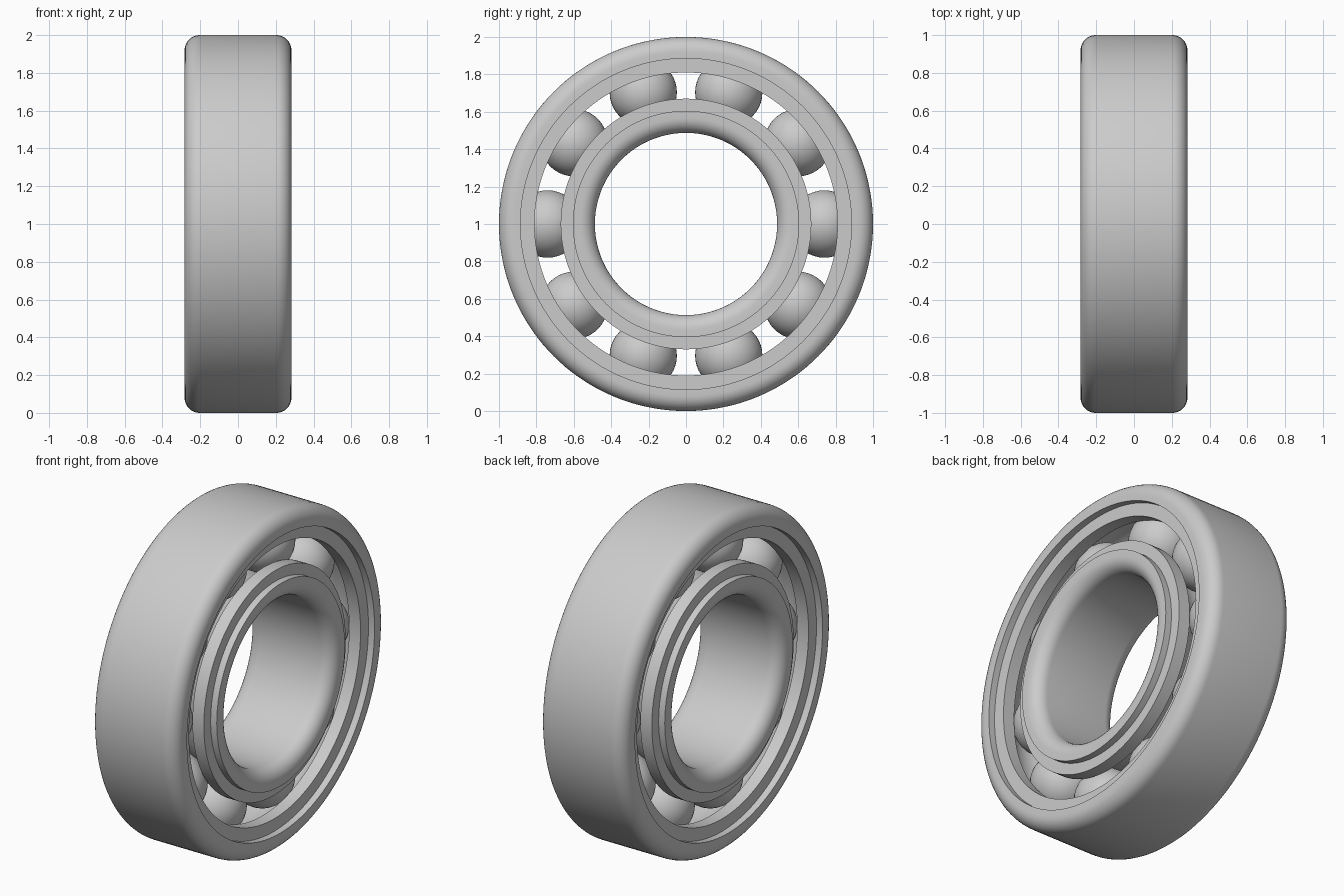
import bpy, bmesh
from math import sin, cos, pi, radians, acos

if "Cube" in bpy.data.objects:
    bpy.data.objects.remove(bpy.data.objects["Cube"])

HALF = 0.283      # half width along x
STEP = 0.04       # recess depth of the shoulders
FILLET = 0.08
PITCH, BALL = 0.74, 0.18
BALLS, SEGS = 10, 144


def arc(cx, cr, rad, a0, a1, n):
    """Arc points (x, radius) from angle a0 to a1 in degrees."""
    return [(cx + rad * cos(radians(a0 + (a1 - a0) * i / n)),
             cr + rad * sin(radians(a0 + (a1 - a0) * i / n))) for i in range(n + 1)]


def finish(obj):
    bpy.ops.object.select_all(action='DESELECT')
    obj.select_set(True)
    bpy.context.view_layer.objects.active = obj
    bpy.ops.object.shade_smooth_by_angle(angle=radians(30))


def lathe(name, profile):
    """Revolve a closed (x, radius) profile around the horizontal axis at z = 1."""
    bm = bmesh.new()
    rings = []
    for s in range(SEGS):
        a = 2 * pi * s / SEGS
        rings.append([bm.verts.new((x, r * cos(a), 1 + r * sin(a))) for x, r in profile])
    n = len(profile)
    for s in range(SEGS):
        p, q = rings[s], rings[(s + 1) % SEGS]
        for i in range(n):
            j = (i + 1) % n
            bm.faces.new((p[i], p[j], q[j], q[i]))
    bmesh.ops.recalc_face_normals(bm, faces=bm.faces)
    mesh = bpy.data.meshes.new(name)
    bm.to_mesh(mesh)
    bm.free()
    obj = bpy.data.objects.new(name, mesh)
    bpy.context.collection.objects.link(obj)
    finish(obj)


def ring(name, rim, lip, shoulder):
    """Race ring: filleted rim, stepped side faces and a round ball groove."""
    d = 1 if rim > shoulder else -1
    ledge = HALF - STEP
    groove = BALL + 0.002
    g = 90 - math_deg(acos(abs(shoulder - PITCH) / groove))
    corner = arc(HALF - FILLET, rim - d * FILLET, FILLET, 90 * d, 0, 8)
    right = corner + [(HALF, lip), (ledge, lip), (ledge, shoulder)]
    left = [(-x, r) for x, r in reversed(right)]
    track = arc(0, PITCH, groove, d * g, d * (180 - g), 20)
    lathe(name, right + track + left)


def math_deg(a):
    return a * 180 / pi


# Outer and inner races
ring("outer_ring", 1.0, 0.885, 0.81)
ring("inner_ring", 0.487, 0.605, 0.67)

# Balls spaced evenly between the races
for i in range(BALLS):
    a = 2 * pi * i / BALLS
    bpy.ops.mesh.primitive_uv_sphere_add(
        segments=40, ring_count=20, radius=BALL,
        location=(0, PITCH * cos(a), 1 + PITCH * sin(a)))
    ball = bpy.context.object
    ball.name = f"ball_{i + 1}"
    bpy.ops.object.shade_smooth()
